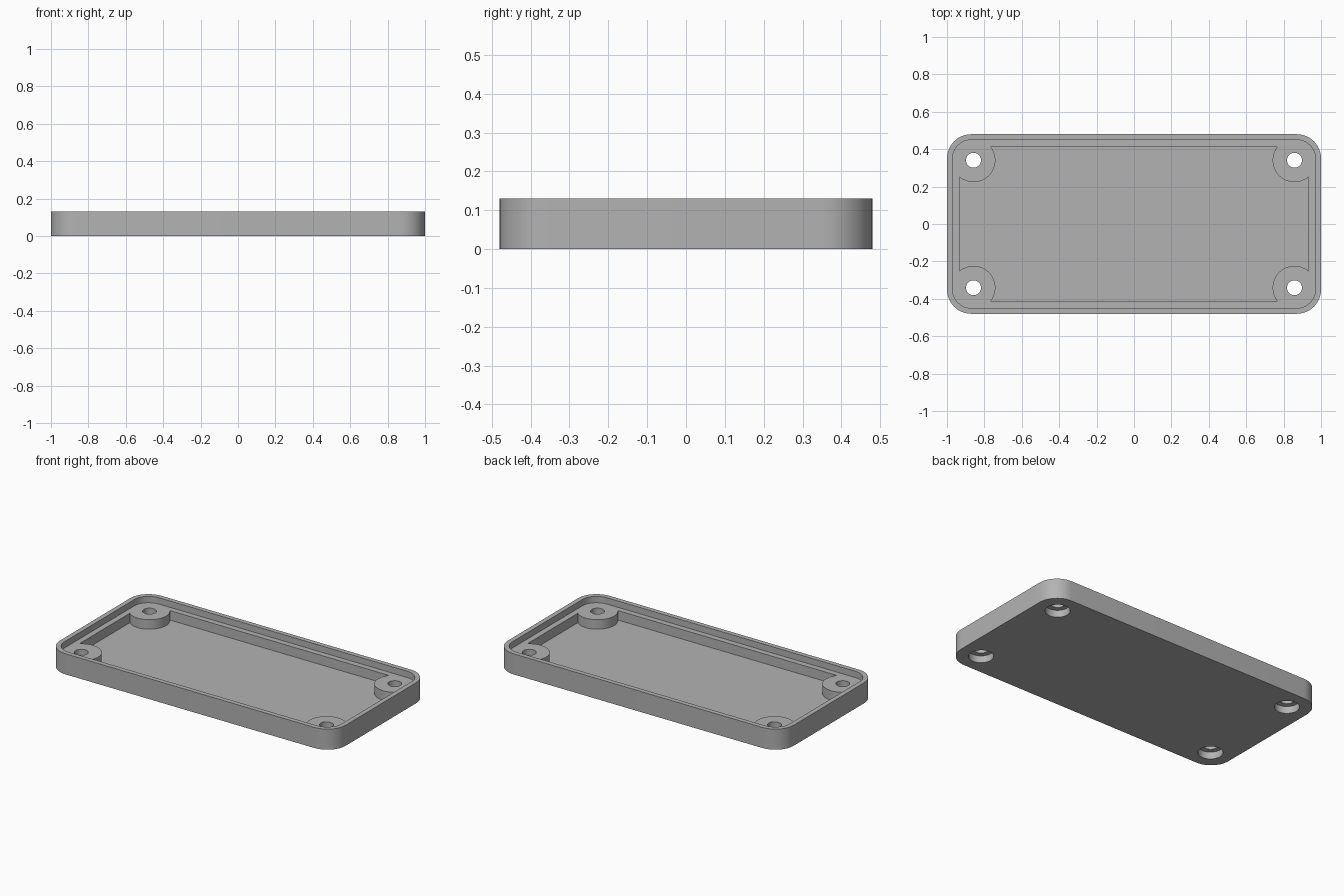
import bpy
import bmesh
from math import sin, cos, pi, radians

if "Cube" in bpy.data.objects:
    bpy.data.objects.remove(bpy.data.objects["Cube"], do_unlink=True)

HEIGHT, LEDGE, FLOOR = 0.13, 0.09, 0.03
BORE_DEPTH = 0.045
POSTS = [(sx * 0.858, sy * 0.341) for sx in (-1, 1) for sy in (-1, 1)]

grey = bpy.data.materials.new("plain grey")
grey.use_nodes = True
COLOUR = (0.45, 0.45, 0.45, 1)
grey.diffuse_color = COLOUR
grey.node_tree.nodes["Principled BSDF"].inputs["Base Color"].default_value = COLOUR


def prism(name, outline, z0, z1):
    """Extrude a closed outline between two heights."""
    bm = bmesh.new()
    face = bm.faces.new([bm.verts.new((x, y, z0)) for x, y in outline])
    top = bmesh.ops.extrude_face_region(bm, geom=[face])["geom"]
    moved = [v for v in top if isinstance(v, bmesh.types.BMVert)]
    bmesh.ops.translate(bm, verts=moved, vec=(0, 0, z1 - z0))
    bmesh.ops.recalc_face_normals(bm, faces=bm.faces)
    mesh = bpy.data.meshes.new(name)
    bm.to_mesh(mesh)
    bm.free()
    mesh.materials.append(grey)
    obj = bpy.data.objects.new(name, mesh)
    bpy.context.collection.objects.link(obj)
    return obj


def rounded(hx, hy, r, steps=12):
    """Outline of a rectangle with rounded corners."""
    points = []
    for i, (sx, sy) in enumerate([(1, 1), (-1, 1), (-1, -1), (1, -1)]):
        for k in range(steps + 1):
            a = (i + k / steps) * pi / 2
            points.append((sx * (hx - r) + r * cos(a), sy * (hy - r) + r * sin(a)))
    return points


def circle(x, y, r, n=48):
    return [(x + r * cos(2 * pi * k / n), y + r * sin(2 * pi * k / n)) for k in range(n)]


def cut(target, cutter):
    """Subtract a cutter and discard it."""
    cutter.hide_render = True
    mod = target.modifiers.new("cut", "BOOLEAN")
    mod.operation = "DIFFERENCE"
    mod.solver = "EXACT"
    mod.object = cutter
    bpy.context.view_layer.objects.active = target
    bpy.ops.object.modifier_apply(modifier=mod.name)
    bpy.data.objects.remove(cutter, do_unlink=True)


# Tray with a thin raised lip
tray = prism("enclosure_lid", rounded(1, 0.48, 0.13), 0, HEIGHT)
cut(tray, prism("lip_cutter", rounded(0.97, 0.45, 0.10), LEDGE, HEIGHT + 0.1))

# Inner pocket, leaving a round screw post in each corner
pocket = prism("pocket_cutter", rounded(0.934, 0.414, 0.064), FLOOR, HEIGHT + 0.05)
for x, y in POSTS:
    cut(pocket, prism("post_keeper", circle(x, y, 0.117), -0.1, HEIGHT + 0.1))
cut(tray, pocket)

# Through holes with wider bores for the screw heads underneath
for x, y in POSTS:
    cut(tray, prism("hole_cutter", circle(x, y, 0.04), -0.1, HEIGHT + 0.1))
    cut(tray, prism("bore_cutter", circle(x, y, 0.072), -0.1, BORE_DEPTH))

# Smooth the rounded walls, keep the edges crisp
bpy.ops.object.select_all(action="DESELECT")
tray.select_set(True)
bpy.context.view_layer.objects.active = tray
bpy.ops.object.shade_smooth_by_angle(angle=radians(30))
